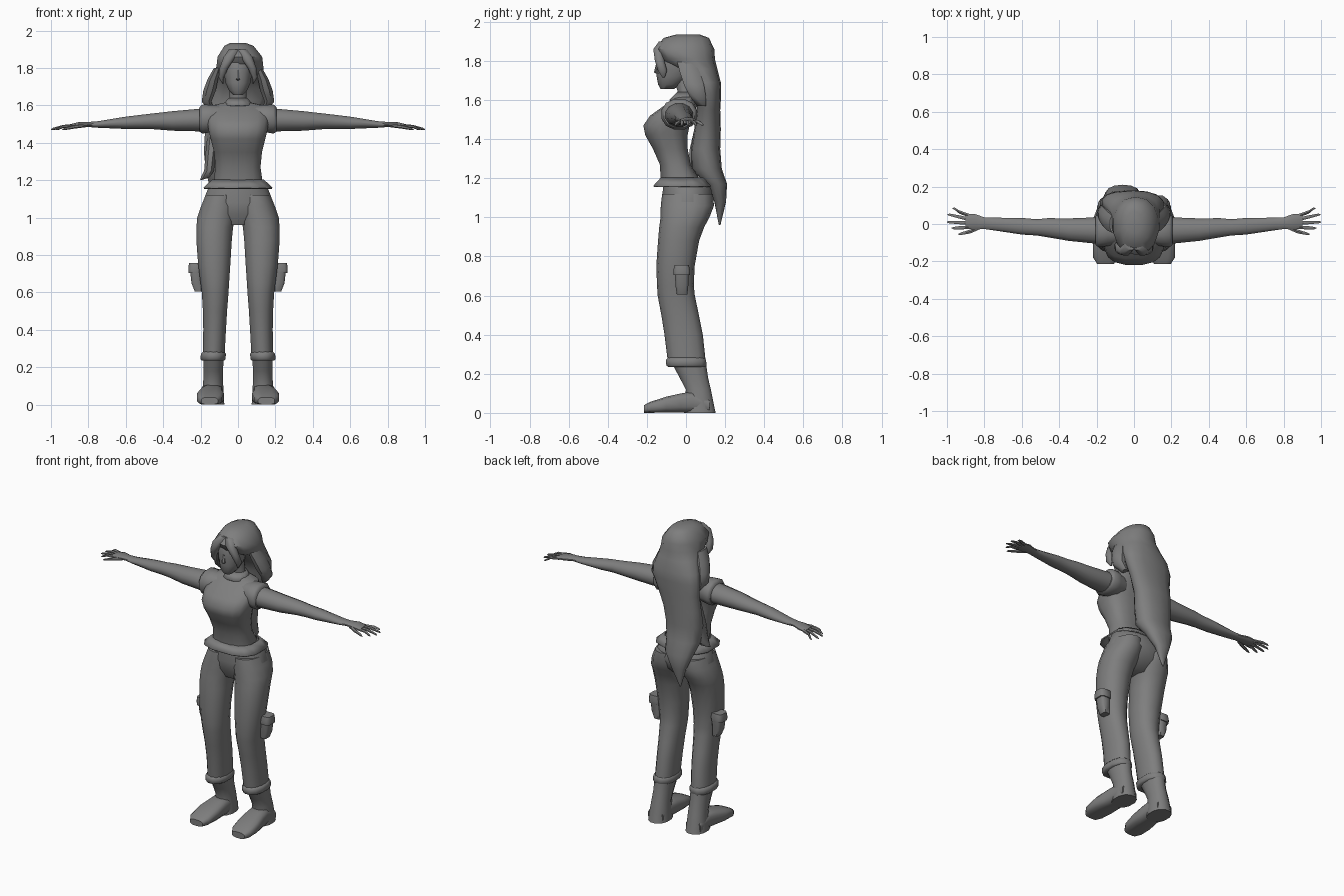
import bpy, bmesh, math
from mathutils import Vector

grey = bpy.data.materials.new("plain_grey")
grey.diffuse_color = (0.21, 0.21, 0.21, 1)

# ring plane for each loft direction: (along, u, v)
AXES = {'z': (2, 0, 1), 'x': (0, 1, 2), 'y': (1, 0, 2)}


def spow(c, e):
    return math.copysign(abs(c) ** e, c)


def loft(name, rings, axis='z', n=12, e=0.9, caps=True, mirror=False, thick=0, angle=50):
    """Skin rings of (position, centre u, centre v, radius u, radius v)."""
    a, u, v = AXES[axis]
    bm = bmesh.new()
    loops = []
    for t, cu, cv, ru, rv in rings:
        loop = []
        for i in range(n):
            w = 2 * math.pi * (i + 0.5) / n
            p = Vector((0, 0, 0))
            p[a] = t
            p[u] = cu + ru * spow(math.cos(w), e)
            p[v] = cv + rv * spow(math.sin(w), e)
            loop.append(bm.verts.new(p))
        loops.append(loop)
    for l0, l1 in zip(loops, loops[1:]):
        for i in range(n):
            j = (i + 1) % n
            bm.faces.new((l0[i], l0[j], l1[j], l1[i]))
    if caps:
        bm.faces.new(loops[0])
        bm.faces.new(loops[-1])
    bmesh.ops.recalc_face_normals(bm, faces=bm.faces)
    me = bpy.data.meshes.new(name)
    bm.to_mesh(me)
    bm.free()
    me.materials.append(grey)
    for f in me.polygons:
        f.use_smooth = True
    me.set_sharp_from_angle(angle=math.radians(angle))
    ob = bpy.data.objects.new(name, me)
    bpy.context.collection.objects.link(ob)
    if mirror:
        ob.modifiers.new("mirror", 'MIRROR').use_mirror_merge = False
    if thick:
        ob.modifiers.new("thickness", 'SOLIDIFY').thickness = thick
    return ob


# shirt body, hem and collar
loft("shirt", [(1.18, 0, -.025, .135, .105), (1.27, 0, -.055, .122, .08), (1.35, 0, -.08, .13, .09),
               (1.42, 0, -.1, .148, .11), (1.47, 0, -.1, .16, .12), (1.52, 0, -.072, .167, .113),
               (1.57, 0, -.03, .165, .085), (1.6, 0, -.008, .14, .065), (1.62, 0, 0, .05, .045)],
     n=16, e=.75)
loft("shirt_hem", [(1.205, 0, -.02, .14, .11), (1.16, 0, -.02, .19, .152)],
     n=12, e=.7, caps=False, thick=.008)
loft("collar", [(1.64, 0, 0, .052, .046), (1.6, 0, -.012, .085, .075)], caps=False, thick=.006)

# sleeves, arms and hands
loft("sleeve", [(.08, -.035, 1.535, .07, .065), (.14, -.035, 1.53, .085, .075),
                (.19, -.035, 1.527, .092, .08), (.205, -.035, 1.525, .08, .068)],
     'x', mirror=True)
loft("arm", [(.1, -.035, 1.527, .07, .058), (.2, -.035, 1.522, .073, .063), (.35, -.03, 1.517, .062, .054),
             (.46, -.02, 1.515, .053, .043), (.52, -.018, 1.512, .045, .039), (.6, -.012, 1.507, .046, .034),
             (.75, 0, 1.498, .035, .018), (.8, .004, 1.498, .032, .014), (.85, .012, 1.496, .043, .016),
             (.9, .015, 1.489, .042, .01)], 'x', e=1, mirror=True)
fingers = {"index_finger": (-.018, -.022, .975), "middle_finger": (.005, .01, 1.0),
           "ring_finger": (.026, .05, .997), "little_finger": (.046, .083, .97)}
for name, (y0, y1, tip) in fingers.items():
    loft(name, [(.885, y0, 1.49, .011, .009), (.935, (y0 + y1) / 2, 1.488, .01, .008),
                (tip - .01, y1, 1.474, .007, .006), (tip, y1, 1.47, .002, .002)],
         'x', n=6, e=1, mirror=True)
loft("thumb", [(.825, -.018, 1.492, .012, .01), (.875, -.04, 1.486, .012, .01),
               (.925, -.052, 1.475, .008, .007), (.94, -.055, 1.47, .002, .002)],
     'x', n=6, e=1, mirror=True)

# trousers
loft("trouser_seat", [(1.2, 0, -.02, .135, .1), (1.15, 0, .005, .165, .125), (1.08, 0, .008, .193, .133),
                      (1.02, 0, 0, .19, .115), (.96, 0, -.015, .09, .07)], n=16, e=.9)
loft("trouser_leg", [(1.12, .09, .008, .085, .13), (1.06, .1, .007, .1, .136), (1.0, .114, -.005, .107, .125),
                     (.95, .124, -.022, .1, .115), (.88, .128, -.038, .097, .105),
                     (.75, .127, -.054, .088, .098), (.65, .124, -.054, .078, .094),
                     (.6, .122, -.05, .073, .095), (.5, .123, -.03, .066, .096),
                     (.4, .125, -.012, .062, .098), (.27, .13, .003, .06, .097)], n=14, mirror=True)
loft("trouser_cuff", [(.235, .133, .003, .06, .098), (.243, .133, .002, .069, .106),
                      (.272, .132, 0, .069, .106), (.283, .132, 0, .058, .095)], mirror=True)
loft("thigh_pocket", [(.605, .21, -.02, .022, .028), (.65, .22, -.021, .03, .034), (.72, .222, -.022, .036, .037)],
     n=8, e=.5, mirror=True)
loft("pocket_flap", [(.705, .225, -.022, .04, .043), (.725, .225, -.022, .042, .045), (.757, .222, -.022, .042, .038)],
     n=8, e=.5, mirror=True)

# boots
loft("boot_shaft", [(.255, .13, .015, .056, .09), (.18, .132, .04, .053, .075), (.12, .133, .063, .055, .066),
                    (.06, .135, .067, .06, .074), (0, .135, .07, .064, .084)], mirror=True)
loft("boot_foot", [(.12, .137, .035, .055, .035), (.03, .138, .055, .06, .055), (-.03, .142, .05, .066, .05),
                   (-.1, .148, .042, .074, .042), (-.18, .152, .029, .068, .029),
                   (-.215, .152, .02, .045, .02)], 'y', e=.65, mirror=True)

# neck, head and nose
loft("neck", [(1.58, 0, 0, .06, .045), (1.63, 0, 0, .047, .04), (1.73, 0, -.02, .045, .05)], e=1)
loft("head", [(1.657, 0, -.095, .028, .035), (1.68, 0, -.085, .05, .058), (1.72, 0, -.065, .068, .085),
              (1.78, 0, -.05, .078, .1), (1.84, 0, -.045, .08, .1), (1.9, 0, -.03, .06, .08)], n=14)
loft("nose", [(1.733, 0, -.143, .006, .006), (1.742, 0, -.148, .014, .016), (1.79, 0, -.146, .005, .006)], n=6, e=1)

# long hair, side locks and fringe
loft("long_hair", [(1.935, 0, .01, .04, .06), (1.918, .005, .002, .08, .115), (1.86, .01, -.01, .122, .155),
                   (1.81, .01, .005, .128, .143), (1.76, .005, .06, .135, .1), (1.69, 0, .1, .162, .078),
                   (1.63, -.01, .115, .165, .065), (1.55, -.025, .115, .145, .06),
                   (1.45, -.05, .11, .13, .068), (1.35, -.06, .1, .125, .075), (1.25, -.06, .105, .115, .078),
                   (1.17, -.06, .155, .095, .055), (1.08, -.07, .175, .05, .03), (.96, -.08, .172, .004, .004)],
     n=14)
loft("side_lock", [(1.8, .11, .0, .02, .05), (1.74, .135, .02, .03, .055), (1.68, .152, .04, .036, .055),
                   (1.62, .168, .06, .028, .045), (1.57, .14, .08, .015, .025)], n=8, mirror=True)
loft("loose_lock", [(1.5, -.13, .1, .03, .05), (1.35, -.145, .075, .03, .06), (1.25, -.155, .055, .028, .05),
                    (1.215, -.175, .05, .025, .03), (1.2, -.2, .04, .004, .006)], n=8)
loft("fringe", [(1.9, .02, -.11, .03, .03), (1.86, .045, -.142, .034, .027), (1.8, .075, -.135, .025, .026),
                (1.75, .09, -.12, .015, .025), (1.715, .08, -.115, .003, .006)], n=8, mirror=True)
